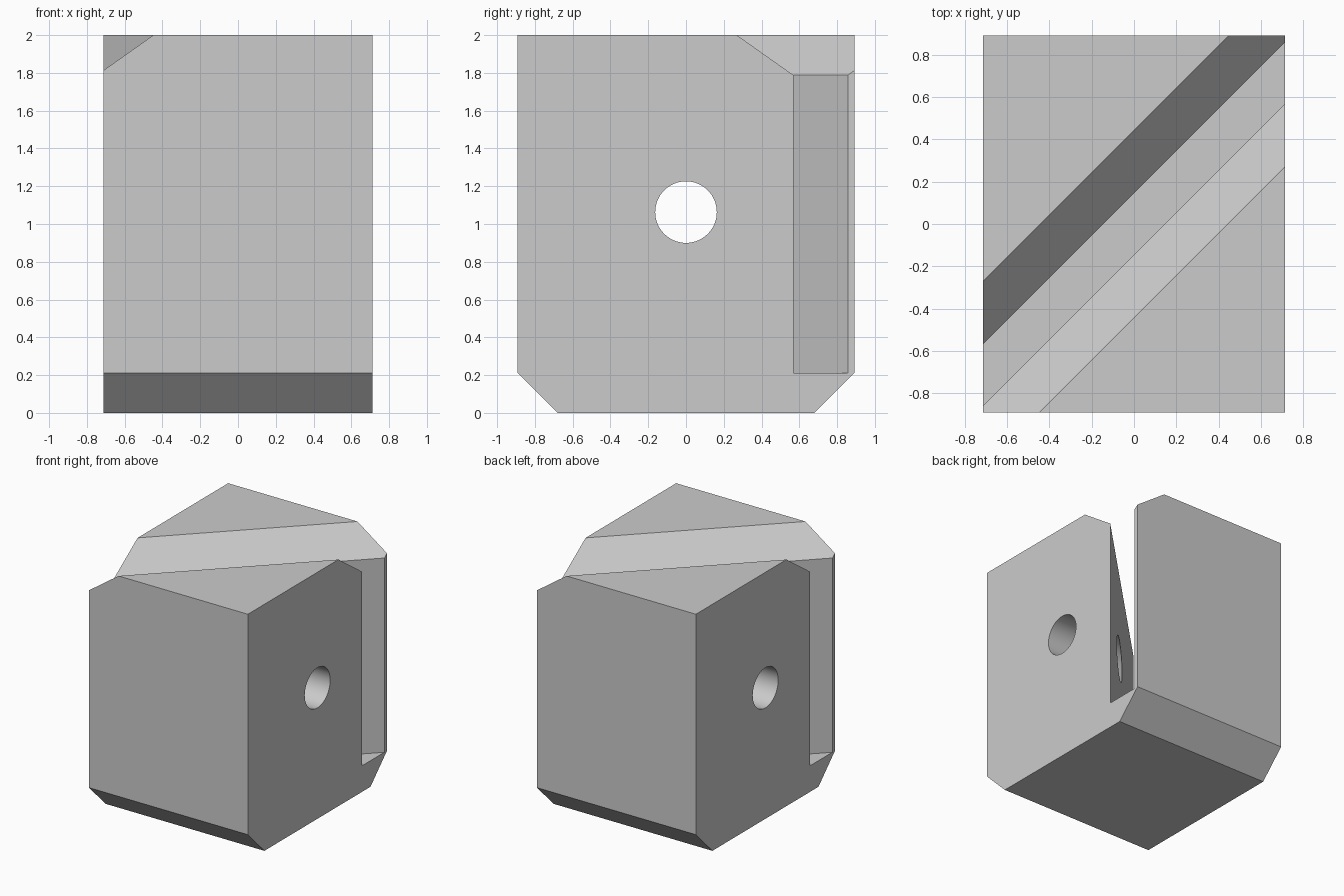
import bpy, bmesh, math
from mathutils import Matrix

if "Cube" in bpy.data.objects:
    bpy.data.objects.remove(bpy.data.objects["Cube"])

W, D, H = 0.713, 0.892, 2.0   # half width, half depth, height
C = 0.212                     # chamfer size

grey = bpy.data.materials.new("plain grey")
grey.diffuse_color = (0.6, 0.6, 0.6, 1)
grey.use_nodes = True
grey.node_tree.nodes["Principled BSDF"].inputs["Base Color"].default_value = grey.diffuse_color


def prism(name, profile, half_length, matrix):
    """Extrude a (u, z) profile along local y, both ways from the centre."""
    bm = bmesh.new()
    face = bm.faces.new([bm.verts.new((u, -half_length, z)) for u, z in profile])
    new = bmesh.ops.extrude_face_region(bm, geom=[face])["geom"]
    bmesh.ops.translate(bm, vec=(0, 2 * half_length, 0),
                        verts=[v for v in new if isinstance(v, bmesh.types.BMVert)])
    bmesh.ops.recalc_face_normals(bm, faces=bm.faces)
    bm.transform(matrix)
    mesh = bpy.data.meshes.new(name)
    bm.to_mesh(mesh)
    bm.free()
    mesh.materials.append(grey)
    obj = bpy.data.objects.new(name, mesh)
    bpy.context.collection.objects.link(obj)
    return obj


def cut(target, cutter):
    mod = target.modifiers.new("cut", "BOOLEAN")
    mod.operation, mod.solver, mod.object = "DIFFERENCE", "EXACT", cutter
    bpy.context.view_layer.objects.active = target
    bpy.ops.object.modifier_apply(modifier=mod.name)
    bpy.data.objects.remove(cutter)


# Block, chamfered along its two lower long edges
block = prism("slotted_block",
              [(-D, C), (-D + C, 0), (D - C, 0), (D, C), (D, H), (-D, H)],
              W, Matrix.Rotation(math.radians(90), 4, "Z"))

# Diagonal slot with a flared mouth
s, over = 0.102, 0.1
half = [(s, C), (s, H - C), (s + C + over, H + over)]
slot = prism("slot_cutter", half + [(-u, z) for u, z in reversed(half)],
             2.0, Matrix.Rotation(math.radians(-45), 4, "Z"))
cut(block, slot)

# Round cross hole from side to side
R, N = 0.163, 64
circle = [(R * math.cos(2 * math.pi * i / N), 1.063 + R * math.sin(2 * math.pi * i / N))
          for i in range(N)]
hole = prism("hole_cutter", circle, 1.0, Matrix.Rotation(math.radians(90), 4, "Z"))
cut(block, hole)

# Smooth hole wall, crisp edges elsewhere
block.select_set(True)
bpy.context.view_layer.objects.active = block
bpy.ops.object.shade_smooth_by_angle(angle=math.radians(20))
